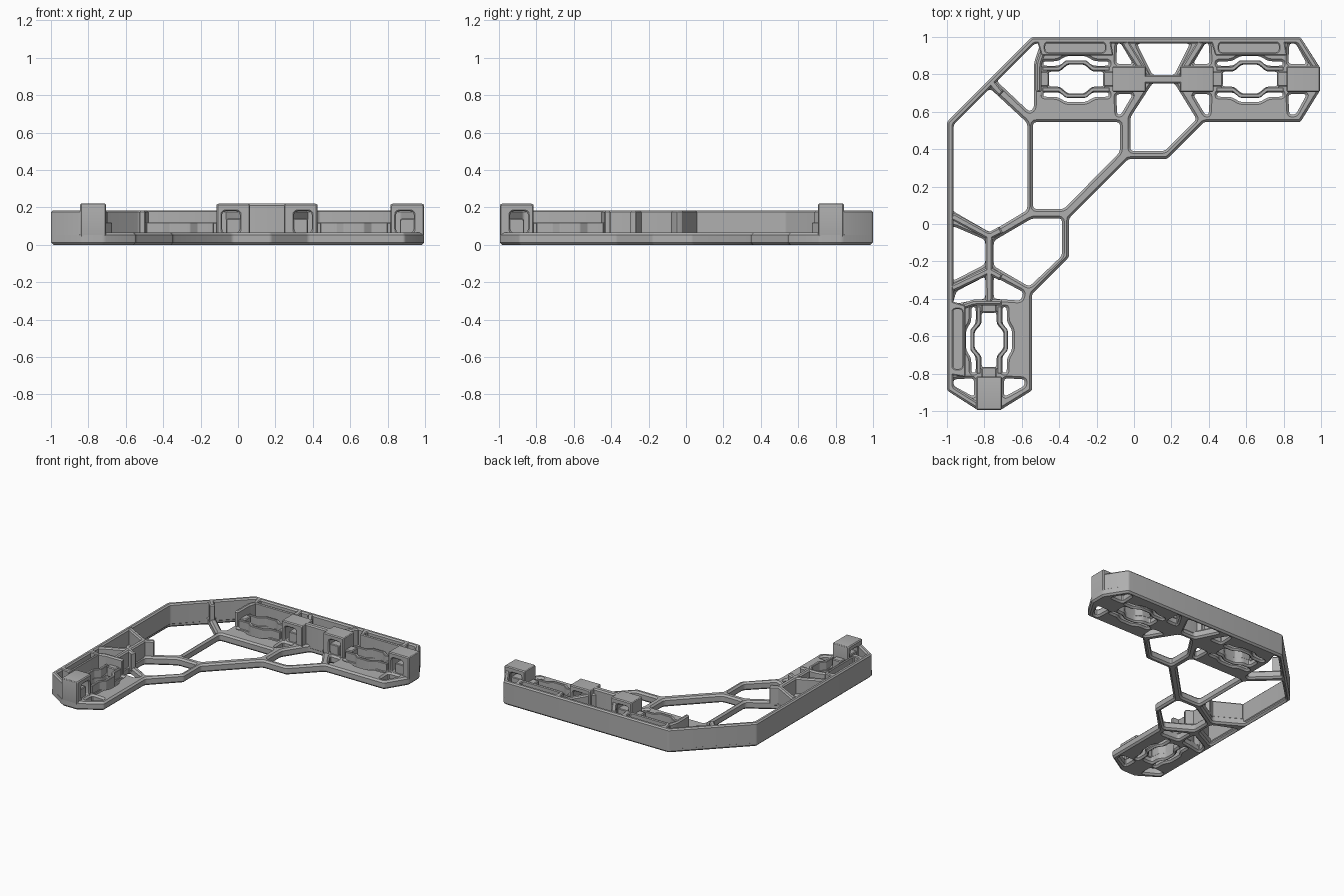
import bpy
import bmesh
from math import pi
from mathutils import Vector

default_cube = bpy.data.objects.get("Cube")
if default_cube:
    bpy.data.objects.remove(default_cube, do_unlink=True)

grey = bpy.data.materials.new("plain grey")
grey.use_nodes = True
colour = (0.43, 0.43, 0.43, 1)
grey.diffuse_color = colour
grey.node_tree.nodes["Principled BSDF"].inputs["Base Color"].default_value = colour

parts = []
FLOOR, WALL, CLIP = .065, .185, .22
AXIS = .775


# Shape helpers
def rounded(points, radius):
    corners = [Vector(p) for p in points]
    result = []
    for i, corner in enumerate(corners):
        before = corners[i - 1] - corner
        after = corners[(i + 1) % len(corners)] - corner
        start = corner + before.normalized() * min(radius, before.length * .4)
        end = corner + after.normalized() * min(radius, after.length * .4)
        for step in range(4):
            t = step / 3
            result.append(start * (1 - t) ** 2 + corner * 2 * t * (1 - t) + end * t * t)
    return result


def strip(path, width):
    path = [Vector(p) for p in path]
    left, right = [], []
    for i, point in enumerate(path):
        into = (point - path[i - 1]).normalized() if i else None
        out = (path[i + 1] - point).normalized() if i + 1 < len(path) else into
        into = into or out
        along = (into + out).normalized()
        side = Vector((-along.y, along.x)) * (width / 2 / max(along.dot(out), .4))
        left.append(point + side)
        right.append(point - side)
    return left + right[::-1]


def box(u_min, u_max, v_min, v_max):
    return [(u_min, v_min), (u_max, v_min), (u_max, v_max), (u_min, v_max)]


def flip_x(points, middle=0):
    return [(2 * middle - x, y) for x, y in points][::-1]


def flip_y(points, middle=0):
    return [(x, 2 * middle - y) for x, y in points][::-1]


def swap(points):
    return [(-y, -x) for x, y in points]


def plate(name, outline, low, high, holes=(), chamfer=.01, radius=.012,
          location=(0, 0, 0), rotation=(0, 0, 0)):
    curve = bpy.data.curves.new(name, "CURVE")
    curve.dimensions = "2D"
    curve.fill_mode = "BOTH"
    curve.extrude = (high - low) / 2 - chamfer
    curve.bevel_depth = chamfer
    curve.bevel_resolution = 0
    curve.offset = -chamfer
    loops = [rounded(outline, radius)] + [rounded(h, .02) for h in holes]
    for loop in loops:
        spline = curve.splines.new("POLY")
        spline.points.add(len(loop) - 1)
        for target, point in zip(spline.points, loop):
            target.co = (point.x, point.y, 0, 1)
        spline.use_cyclic_u = True
    helper = bpy.data.objects.new(name + " curve", curve)
    bpy.context.collection.objects.link(helper)
    graph = bpy.context.evaluated_depsgraph_get()
    mesh = bpy.data.meshes.new_from_object(helper.evaluated_get(graph))
    bpy.data.objects.remove(helper, do_unlink=True)
    bm = bmesh.new()
    bm.from_mesh(mesh)
    bmesh.ops.remove_doubles(bm, verts=bm.verts, dist=.0002)
    bmesh.ops.translate(bm, verts=bm.verts, vec=(0, 0, (low + high) / 2))
    bmesh.ops.recalc_face_normals(bm, faces=bm.faces)
    bm.to_mesh(mesh)
    bm.free()
    mesh.materials.clear()
    mesh.materials.append(grey)
    obj = bpy.data.objects.new(name, mesh)
    obj.location, obj.rotation_euler = location, rotation
    bpy.context.collection.objects.link(obj)
    parts.append(obj)


# Three latch bays: two along the back arm, one on the side arm
def at(x):
    return lambda points: [(x + u, AXIS + v) for u, v in points]


first, second = at(-.31), at(.62)
bays = {"inner": first, "outer": second, "side": lambda points: swap(second(points))}

quarter = [(.15, .04), (.085, .04), (.045, .078)]
upper = quarter + flip_x(quarter)
opening = upper + flip_y(upper)
half_slot = [(.175, .083), (.095, .083), (.05, .111)]
slot = strip(half_slot + flip_x(half_slot), .024)
half_spring = [(.18, .056), (.09, .056), (.05, .089)]
spring = strip(half_spring + flip_x(half_spring), .022)

# Openings in the base frame
end_hole = [(.83, .965), (.865, .965), (.925, .855), (.825, .855)]
web_hole = [(-.09, .965), (-.07, .965), (-.005, .855), (-.095, .855)]
web_middle = .155
holes = [
    [(-.97, .53), (-.77, .725), (-.57, .54), (-.57, .075), (-.77, -.045), (-.97, .07)],
    [(-.735, .765), (-.535, .965), (-.5, .965), (-.535, .86), (-.535, .62), (-.56, .6)],
    [(-.54, .545), (-.075, .545), (-.075, .385), (-.375, .08), (-.54, .08)],
    [(.1, .755), (.215, .755), (.335, .56), (.165, .39), (-.02, .39), (-.02, .57)],
    [(.015, .965), (.3, .965), (.215, .795), (.1, .795)],
    [(-.97, -.01), (-.795, -.085), (-.795, -.215), (-.97, -.305)],
    [(-.75, -.09), (-.545, .03), (-.385, .03), (-.385, -.17), (-.56, -.335), (-.75, -.225)],
    [(-.97, -.43), (-.95, -.36), (-.795, -.28), (-.795, -.4), (-.87, -.41)],
    [(-.75, -.28), (-.59, -.365), (-.605, -.41), (-.75, -.4)],
]
for hole in (end_hole, flip_y(end_hole, AXIS)):
    holes += [hole, swap(hole)]
for hole in (web_hole, flip_y(web_hole, AXIS)):
    holes += [hole, flip_x(hole, web_middle)]
for place in bays.values():
    holes += [place(opening), place(slot), place(flip_y(slot))]

# Low base frame, symmetric about the corner diagonal
half_outline = [(-.545, 1), (.89, 1), (.995, .835), (.995, .715), (.89, .545),
                (.375, .545), (.176, .347), (-.03, .347)]
outline = half_outline + swap(half_outline)[::-1]
plate("base_frame", outline, 0, FLOOR, holes, chamfer=.013)

# Tall outer wall
half_wall = [(.975, .83), (.88, .982), (-.538, .982)]
plate("outer_wall", strip(half_wall + swap(half_wall)[::-1], .036), .02, WALL)

# Tall ribs that brace the wall
ribs = {
    "corner_rib": [(-.77, .765), (-.71, .695)],
    "upper_side_rib": [(-.975, .045), (-.775, -.065), (-.71, -.03)],
    "lower_side_rib": [(-.975, -.345), (-.775, -.25), (-.71, -.285)],
    "side_spine": [(-.775, -.05), (-.775, -.42)],
    "back_web_rib": [(-.05, .975), (.075, AXIS), (.235, AXIS), (.36, .975)],
}
for name, path in ribs.items():
    plate(name, strip(path, .038), .03, WALL, radius=.006)
plate("clip_bridge", strip([(.04, AXIS), (.27, AXIS)], .045), .03, CLIP, radius=.006)

# Ledge, springs and tabs of every bay
ledge = [(-.21, .21), (.185, .21), (.2, .125), (-.185, .125)]
for name, place in bays.items():
    plate(name + "_ledge", place(ledge), .04, .14)
    plate(name + "_ledge_rim", place(ledge), .12, WALL,
          [place(box(-.165, .155, .143, .195))], chamfer=.006)
    for label, shape in (("back", spring), ("front", flip_y(spring))):
        plate(f"{name}_{label}_spring", place(shape), .02, .12, chamfer=.004, radius=.006)
    tab = box(.145, .21, -.04, .04)
    for label, shape in (("far", tab), ("near", flip_x(tab))):
        plate(f"{name}_{label}_tab", place(shape), .04, .12, chamfer=.006)

# End walls where a bay has no clip on its inner end
end_wall = strip([(-.18, .14), (-.2, .08), (-.2, -.07)], .032)
for name in ("inner", "side"):
    plate(name + "_end_wall", bays[name](end_wall), .04, WALL)

# Clip blocks with a window through them and a hook inside
clips = {
    "inner_clip": (-.31, AXIS, 0),
    "middle_clip": (.62, AXIS, pi),
    "outer_clip": (.62, AXIS, 0),
    "side_clip": (-AXIS, -.62, -pi / 2),
}
for name, (x, y, turn) in clips.items():
    pose = dict(location=(x, y, 0), rotation=(pi / 2, 0, turn))
    plate(name, box(.195, .375, .04, CLIP), -.07, .07,
          [box(.225, .32, FLOOR, .18)], chamfer=.007, **pose)
    plate(name + "_hook", box(.245, .33, .04, .14), -.055, .055, chamfer=.005, **pose)

# Smooth the rounded corners, keep the chamfers crisp
bpy.ops.object.select_all(action="DESELECT")
for part in parts:
    part.select_set(True)
bpy.context.view_layer.objects.active = parts[0]
bpy.ops.object.shade_smooth_by_angle(angle=pi / 6)
